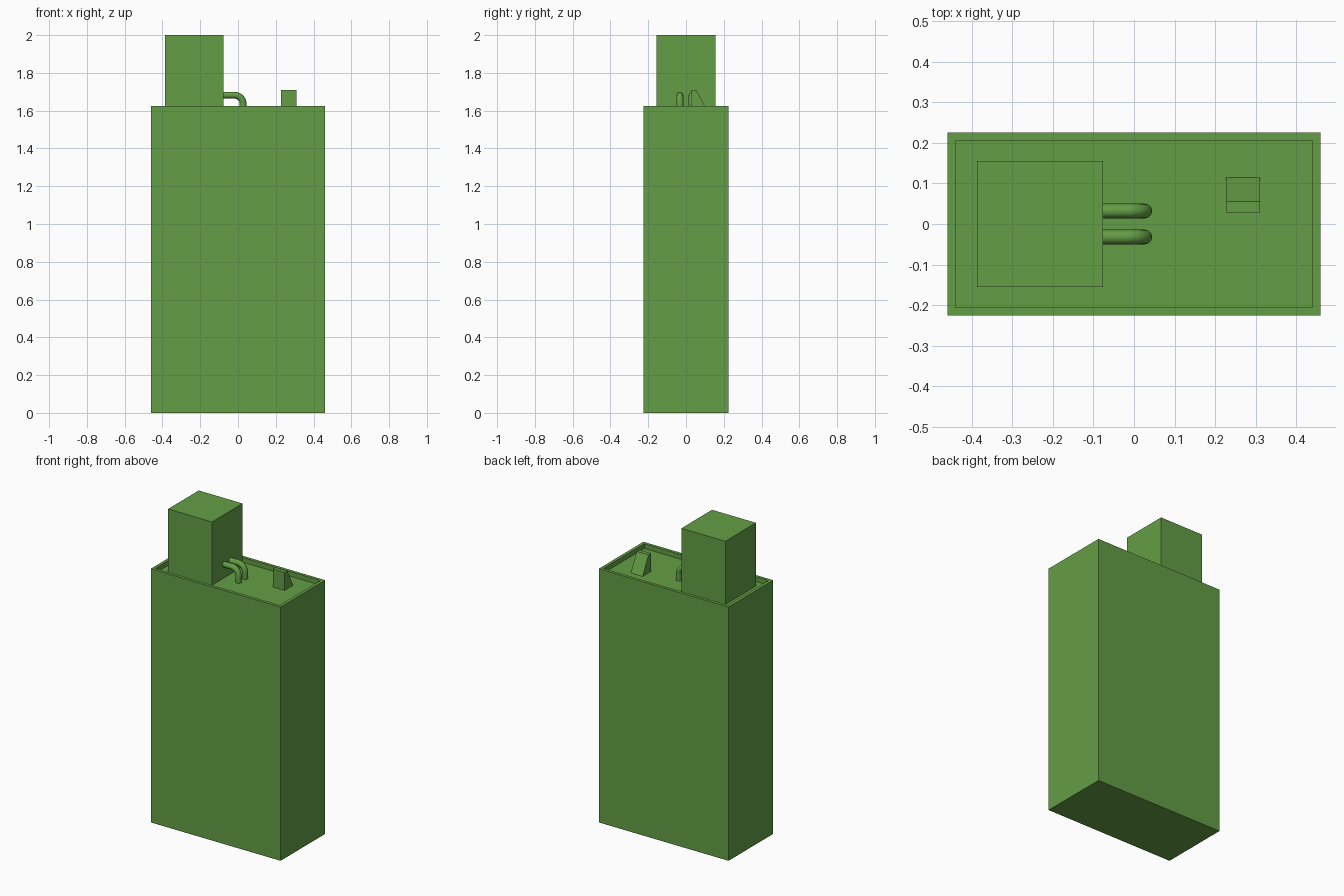
import bpy
import bmesh
from math import sin, cos, pi

old = bpy.data.objects.get("Cube")
if old:
    bpy.data.objects.remove(old, do_unlink=True)

# Single flat colour
green = bpy.data.materials.new("leaf_green")
green.use_nodes = True
colour = (0.127, 0.342, 0.06, 1)
green.diffuse_color = colour
green.node_tree.nodes["Principled BSDF"].inputs["Base Color"].default_value = colour

RIM = 1.625
FLOOR = 1.595


def add_object(name, data):
    obj = bpy.data.objects.new(name, data)
    bpy.context.collection.objects.link(obj)
    data.materials.append(green)
    return obj


def box_bmesh(low, high):
    bm = bmesh.new()
    bmesh.ops.create_cube(bm, size=1)
    for v in bm.verts:
        v.co = [a + (b - a) * (c + 0.5) for a, b, c in zip(low, high, v.co)]
    return bm


def finish(name, bm):
    bmesh.ops.recalc_face_normals(bm, faces=bm.faces)
    mesh = bpy.data.meshes.new(name)
    bm.to_mesh(mesh)
    bm.free()
    return add_object(name, mesh)


# Tall case with a shallow tray in its top
bm = box_bmesh((-0.46, -0.226, 0), (0.46, 0.226, RIM))
top = max(bm.faces, key=lambda f: f.calc_center_median().z)
bmesh.ops.inset_region(bm, faces=[top], thickness=0.028)
tray = bmesh.ops.extrude_face_region(bm, geom=[top])["geom"]
bmesh.ops.translate(bm, vec=(0, 0, FLOOR - RIM),
                    verts=[g for g in tray if isinstance(g, bmesh.types.BMVert)])
if top.is_valid:
    bm.faces.remove(top)
finish("case", bm)

# Upright block standing in the tray
finish("upper_block", box_bmesh((-0.387, -0.155, FLOOR), (-0.076, 0.155, 2)))

# Wedge-shaped switch, sloping down towards the back
bm = box_bmesh((0.227, 0.028, FLOOR), (0.311, 0.115, 1.71))
for v in bm.verts:
    if v.co.z > RIM and v.co.y > 0.1:
        v.co.y = 0.055
finish("wedge_switch", bm)

# Pair of bent pipes from the block down to the tray
BEND = 0.046
END_X = 0.027
PIPE_Z = 1.682
arc = [(END_X - BEND + BEND * sin(i * pi / 24), PIPE_Z - BEND + BEND * cos(i * pi / 24))
       for i in range(13)]
path = [(-0.09, PIPE_Z)] + arc + [(END_X, FLOOR - 0.005)]
for side, y in (("left", 0.032), ("right", -0.032)):
    curve = bpy.data.curves.new(side + "_pipe", "CURVE")
    curve.dimensions = "3D"
    curve.bevel_depth = 0.018
    curve.bevel_resolution = 4
    curve.use_fill_caps = True
    spline = curve.splines.new("POLY")
    spline.points.add(len(path) - 1)
    for point, (x, z) in zip(spline.points, path):
        point.co = (x, y, z, 1)
    spline.use_smooth = True
    add_object(side + "_pipe", curve)
